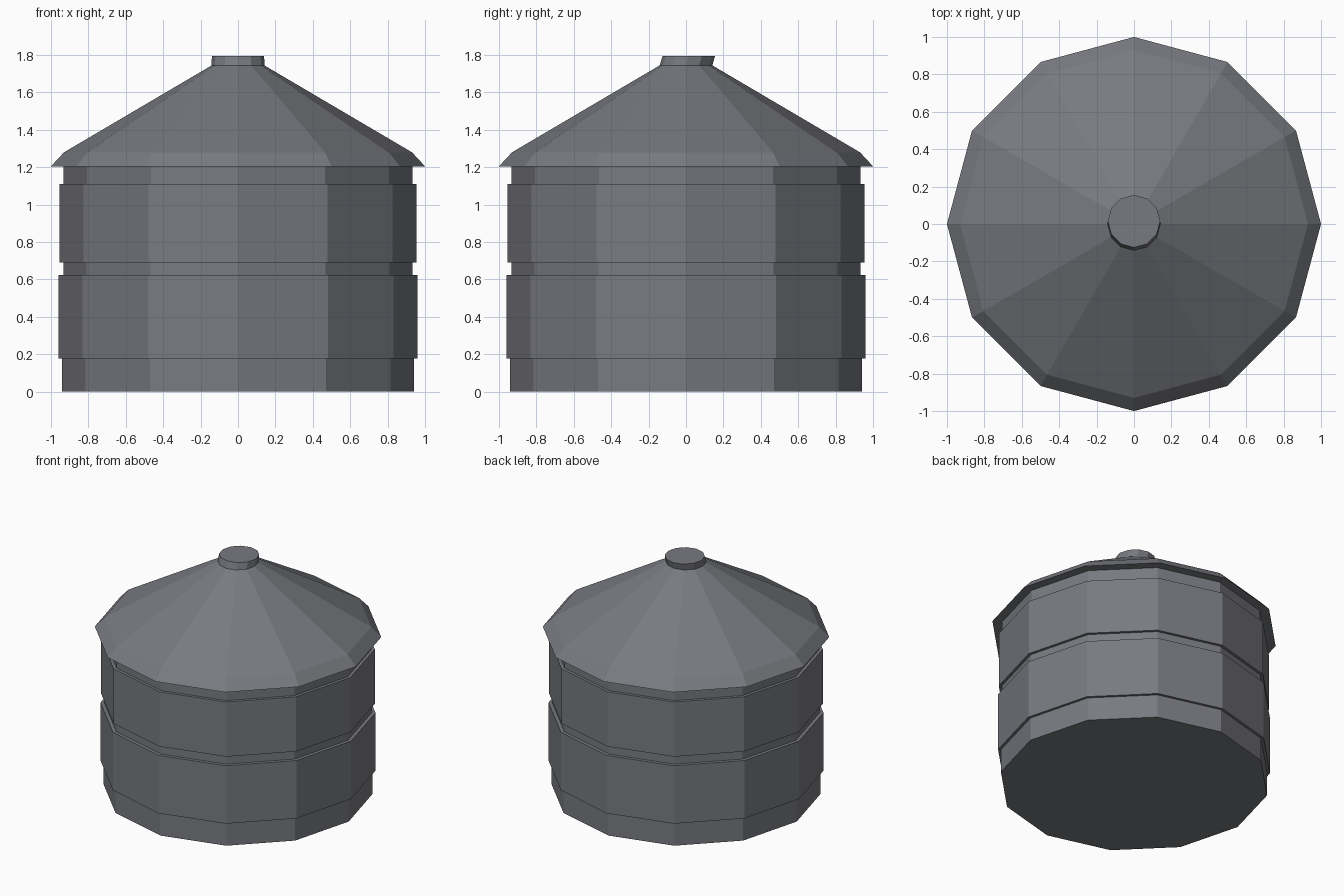
import bpy, bmesh
from math import sin, cos, pi

if "Cube" in bpy.data.objects:
    bpy.data.objects.remove(bpy.data.objects["Cube"])

SIDES = 12

# Dark slate metal
slate = bpy.data.materials.new("slate")
slate.diffuse_color = (0.19, 0.195, 0.217, 1)
slate.use_nodes = True
slate.node_tree.nodes["Principled BSDF"].inputs["Base Color"].default_value = slate.diffuse_color


def stack(name, profile):
    """Closed 12-sided solid from (radius, z, y shift) rings, bottom to top."""
    bm = bmesh.new()
    rings = []
    for r, z, dy in profile:
        rings.append([bm.verts.new((r * cos(2 * pi * i / SIDES),
                                    r * sin(2 * pi * i / SIDES) + dy, z))
                      for i in range(SIDES)])
    for a, b in zip(rings, rings[1:]):
        for i in range(SIDES):
            j = (i + 1) % SIDES
            bm.faces.new((a[i], a[j], b[j], b[i]))
    bm.faces.new(rings[0][::-1])
    bm.faces.new(rings[-1])
    bmesh.ops.recalc_face_normals(bm, faces=bm.faces)
    mesh = bpy.data.meshes.new(name)
    bm.to_mesh(mesh)
    bm.free()
    mesh.materials.append(slate)
    obj = bpy.data.objects.new(name, mesh)
    bpy.context.collection.objects.link(obj)
    return obj


# Tank wall: base, wide bands and recessed grooves
bands = [(0.94, 0.0, 0.178), (0.96, 0.178, 0.623), (0.934, 0.623, 0.69),
         (0.955, 0.69, 1.11), (0.932, 1.11, 1.205)]
stack("tank_wall", [(r, z, 0) for r, z0, z1 in bands for z in (z0, z1)])

# Conical roof with a steeper eave edge
stack("roof", [(1.0, 1.205, 0), (0.93, 1.28, 0), (0.14, 1.745, 0)])

# Slightly skewed vent cap
stack("vent_cap", [(0.141, 1.745, 0), (0.14, 1.795, 0.015)])
